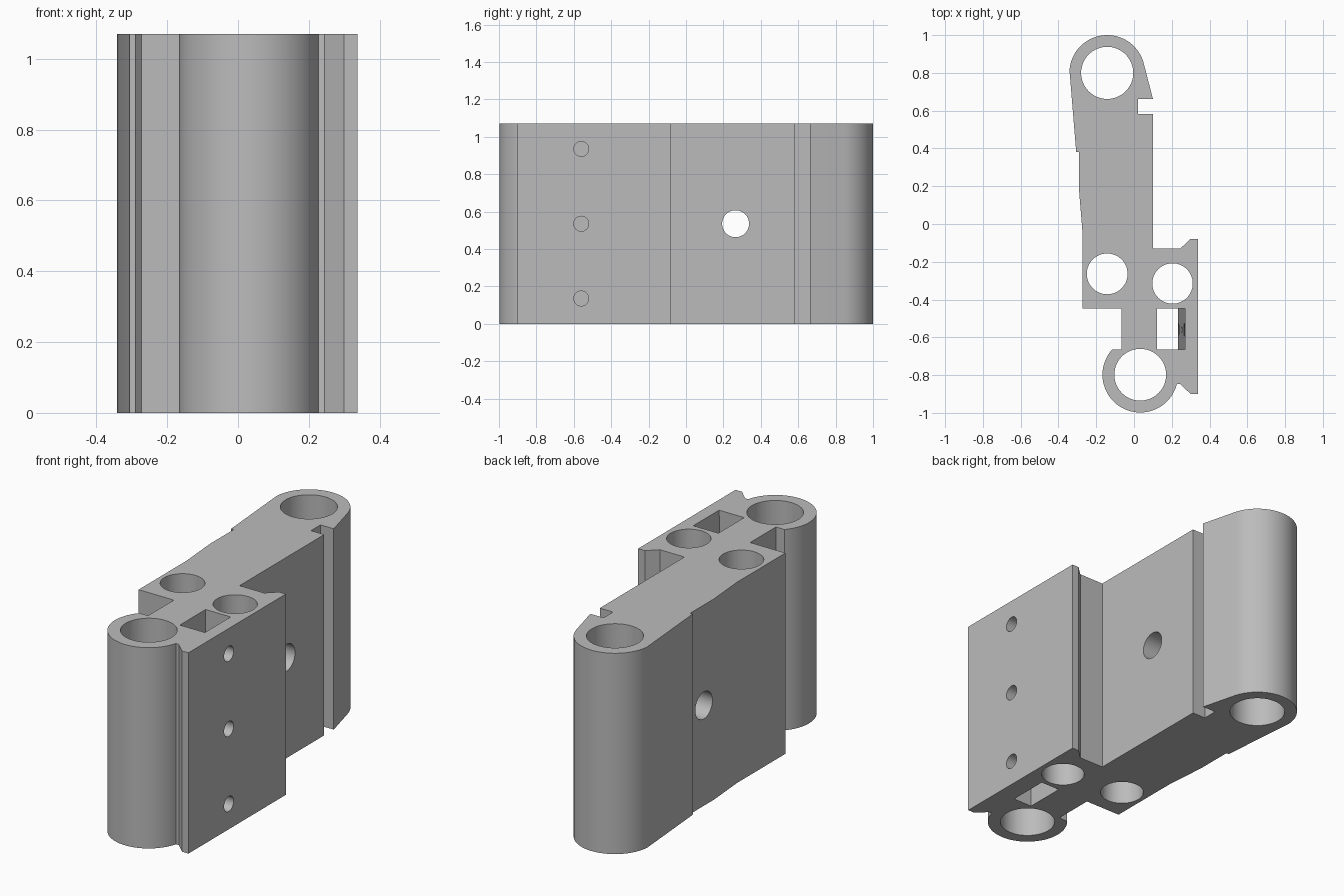
import bpy
import bmesh
from math import cos, sin, radians, pi
from mathutils import Matrix

cube = bpy.data.objects.get("Cube")
if cube:
    bpy.data.objects.remove(cube, do_unlink=True)

H = 1.07        # height of the extrusion
BACK = (-0.142, 0.8)     # centre of back knuckle
FRONT = (0.033, -0.798)  # centre of front knuckle

metal = bpy.data.materials.new("grey metal")
metal.use_nodes = True
colour = (0.5, 0.5, 0.5, 1)
metal.diffuse_color = colour
metal.node_tree.nodes["Principled BSDF"].inputs["Base Color"].default_value = colour


def arc(centre, radius, start, end, steps=48):
    """Points along an arc, angles in degrees."""
    angles = [radians(start + (end - start) * i / steps) for i in range(steps + 1)]
    return [(centre[0] + radius * cos(a), centre[1] + radius * sin(a)) for a in angles]


def make_object(name, bm):
    bmesh.ops.recalc_face_normals(bm, faces=bm.faces)
    mesh = bpy.data.meshes.new(name)
    bm.to_mesh(mesh)
    bm.free()
    mesh.materials.append(metal)
    obj = bpy.data.objects.new(name, mesh)
    bpy.context.collection.objects.link(obj)
    return obj


def prism(name, points, z0, z1):
    """Closed profile extruded upwards."""
    bm = bmesh.new()
    face = bm.faces.new([bm.verts.new((x, y, z0)) for x, y in points])
    grown = bmesh.ops.extrude_face_region(bm, geom=[face])["geom"]
    top = [v for v in grown if isinstance(v, bmesh.types.BMVert)]
    bmesh.ops.translate(bm, verts=top, vec=(0, 0, z1 - z0))
    return make_object(name, bm)


def cylinder(name, radius, length, centre, along_x=False):
    bm = bmesh.new()
    turn = Matrix.Rotation(pi / 2, 4, "Y") if along_x else Matrix.Identity(4)
    bmesh.ops.create_cone(bm, cap_ends=True, segments=64, radius1=radius,
                          radius2=radius, depth=length,
                          matrix=Matrix.Translation(centre) @ turn)
    return make_object(name, bm)


# Hinge body outline: plate, front knuckle, stepped left side, back knuckle, notch
outline = [(0.338, -0.08), (0.338, -0.9), (0.3, -0.9), (0.245, -0.848)]
outline += arc(FRONT, 0.2, -14, -222)
outline += [(-0.065, -0.664), (-0.065, -0.447), (-0.273, -0.447), (-0.273, -0.04),
            (-0.291, 0.18), (-0.291, 0.38), (-0.306, 0.38)]
outline += arc(BACK, 0.2, 176, 14)
outline += [(0.1, 0.663), (0.022, 0.663), (0.022, 0.583), (0.1, 0.583),
            (0.1, -0.13), (0.245, -0.13), (0.298, -0.08)]
body = prism("hinge_body", outline, 0, H)

# Upright bores
cutters = []
for name, centre, radius in (("back_bore", BACK, 0.138),
                             ("front_bore", FRONT, 0.137),
                             ("left_bore", (-0.142, -0.264), 0.108),
                             ("right_bore", (0.204, -0.315), 0.107)):
    cutters.append(cylinder(name, radius, 2 * H, (*centre, H / 2)))

# Cross hole through the arm and screw holes through the plate
cutters.append(cylinder("cross_hole", 0.072, 1, (-0.1, 0.265, H / 2), True))
for i in (-1, 0, 1):
    cutters.append(cylinder("screw_hole", 0.04, 0.2, (0.3, -0.56, H / 2 + 0.4 * i), True))

# Square pocket, its plate side leaning outwards to the top
pocket = prism("pocket", [(0.122, -0.664), (0.233, -0.664),
                          (0.233, -0.447), (0.122, -0.447)], 0, H)
for v in pocket.data.vertices:
    if v.co.x > 0.2 and v.co.z > H / 2:
        v.co.x = 0.27
    v.co.z += 0.002 if v.co.z > H / 2 else -0.002
cutters.append(pocket)

# Cut everything out of the body, then discard the cutters
bpy.context.view_layer.objects.active = body
for cutter in cutters:
    mod = body.modifiers.new("cut", "BOOLEAN")
    mod.operation = "DIFFERENCE"
    mod.solver = "EXACT"
    mod.object = cutter
    bpy.ops.object.modifier_apply(modifier=mod.name)
    bpy.data.objects.remove(cutter, do_unlink=True)

bpy.ops.object.select_all(action="DESELECT")
body.select_set(True)
bpy.ops.object.shade_smooth_by_angle(angle=radians(25))
